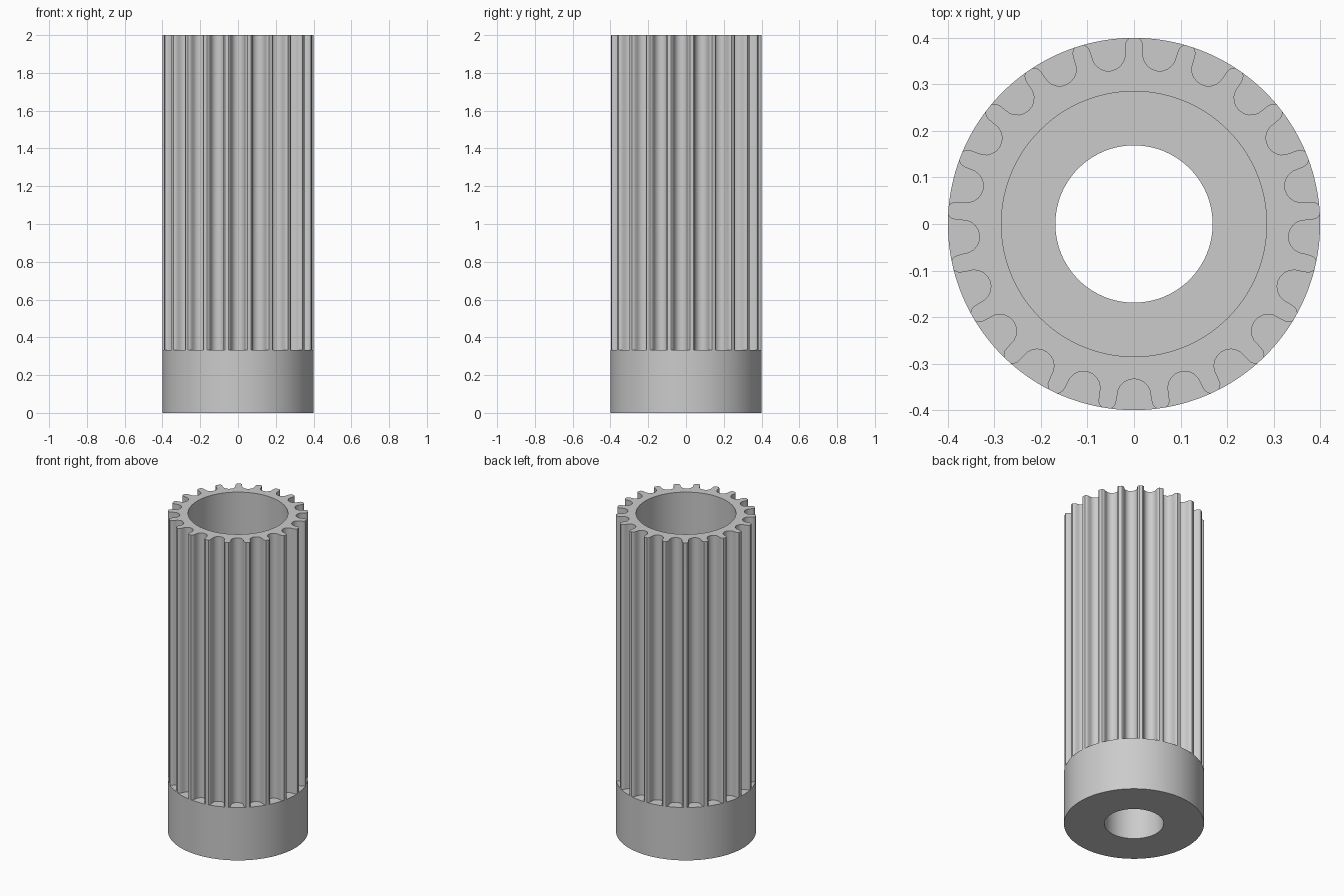
import bpy
import bmesh
from math import sin, cos, pi, atan2, hypot, radians

cube = bpy.data.objects.get("Cube")
if cube:
    bpy.data.objects.remove(cube, do_unlink=True)

FLUTES = 21
OUTER, BORE, HOLE = 0.4, 0.285, 0.169
HEIGHT, COLLAR, FLOOR = 2.0, 0.333, 0.333
GROOVE_R, GROOVE_C = 0.036, 0.369

# Plain grey metal
grey = bpy.data.materials.new("grey")
grey.use_nodes = True
colour = (0.6, 0.6, 0.6, 1)
grey.diffuse_color = colour
grey.node_tree.nodes["Principled BSDF"].inputs["Base Color"].default_value = colour

# One groove: round bottom, then lips that flare out to the rim
lip = [(0.0375, 0.378), (0.040, 0.388), (0.045, 0.394), (0.050, 0.397)]
arc = [(GROOVE_R * sin(a), GROOVE_C - GROOVE_R * cos(a))
       for a in (pi / 2 * i / 5 for i in range(-5, 6))]
groove = [(-x, y) for x, y in reversed(lip)] + arc + lip

# Fluted outline as (angle, radius), repeated around the axis
outline = []
for k in range(FLUTES):
    centre = -pi / 2 + 2 * pi * k / FLUTES
    for i, (x, y) in enumerate(groove):
        radius = OUTER if i in (0, len(groove) - 1) else hypot(x, y)
        outline.append((centre + atan2(x, y), radius))
    outline.append((centre + pi / FLUTES, OUTER))


def ring(bm, z, radius=None):
    """Ring of vertices; without a radius it follows the fluted outline."""
    return [bm.verts.new(((radius or r) * cos(a), (radius or r) * sin(a), z))
            for a, r in outline]


# Collar, fluted shaft, bore, bore floor and through hole as one closed skin
bm = bmesh.new()
rings = [ring(bm, 0, OUTER), ring(bm, COLLAR, OUTER),
         ring(bm, COLLAR), ring(bm, HEIGHT),
         ring(bm, HEIGHT, BORE), ring(bm, FLOOR, BORE),
         ring(bm, FLOOR, HOLE), ring(bm, 0, HOLE)]
n = len(outline)
for lower, upper in zip(rings, rings[1:] + rings[:1]):
    for i in range(n):
        j = (i + 1) % n
        bm.faces.new((lower[i], lower[j], upper[j], upper[i]))
bmesh.ops.remove_doubles(bm, verts=bm.verts, dist=0.0001)
bmesh.ops.recalc_face_normals(bm, faces=bm.faces)

mesh = bpy.data.meshes.new("fluted_sleeve")
bm.to_mesh(mesh)
bm.free()
mesh.materials.append(grey)
sleeve = bpy.data.objects.new("fluted_sleeve", mesh)
bpy.context.collection.objects.link(sleeve)

bpy.ops.object.select_all(action='DESELECT')
sleeve.select_set(True)
bpy.context.view_layer.objects.active = sleeve
bpy.ops.object.shade_smooth_by_angle(angle=radians(35))
